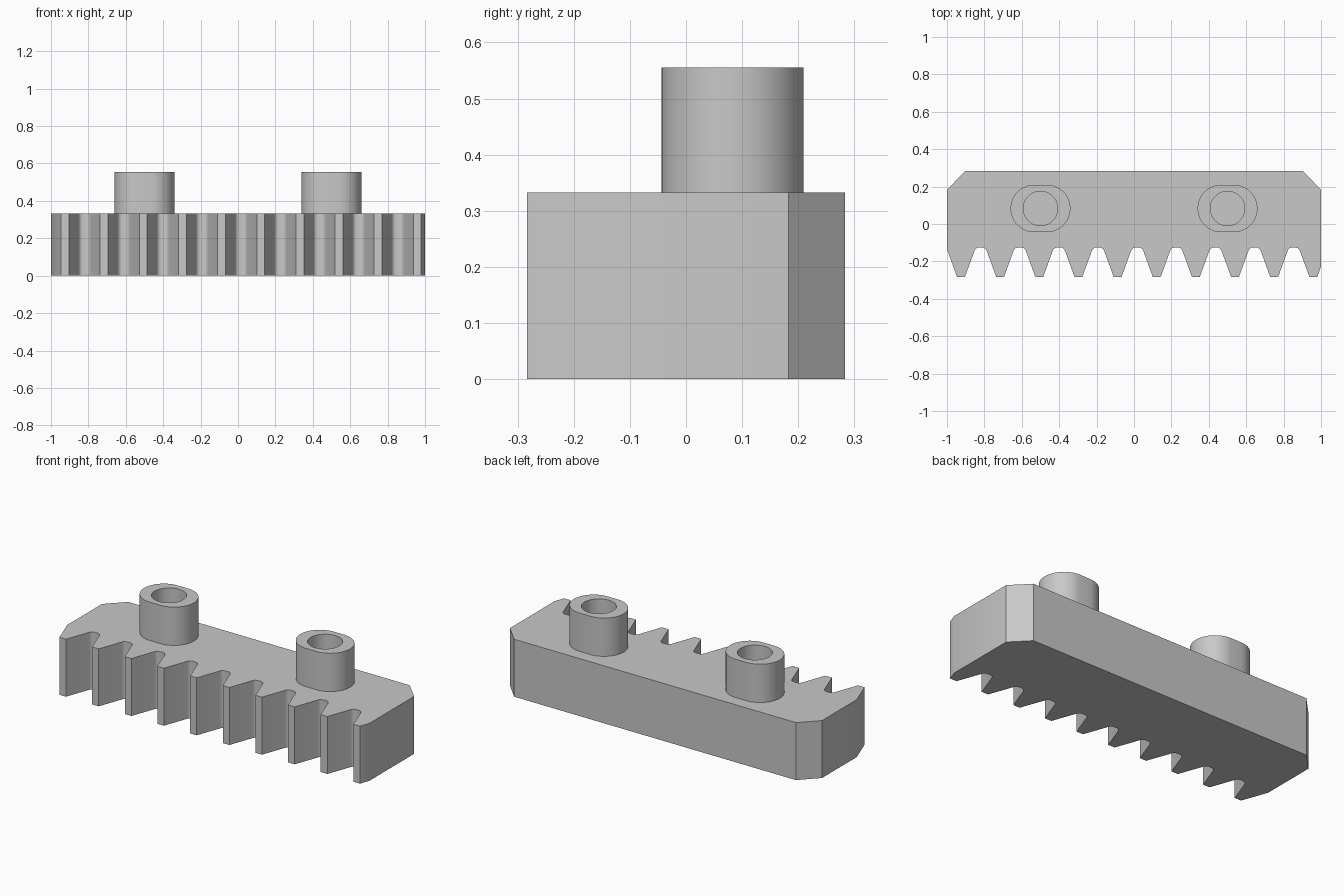
import bpy, bmesh, math

if "Cube" in bpy.data.objects:
    bpy.data.objects.remove(bpy.data.objects["Cube"], do_unlink=True)

# Single plain material
grey = bpy.data.materials.new("light_grey")
grey.use_nodes = True
colour = (0.58, 0.58, 0.58, 1)
grey.diffuse_color = colour
grey.node_tree.nodes["Principled BSDF"].inputs["Base Color"].default_value = colour

BLOCK_TOP, BOSS_TOP = 0.333, 0.555
BACK, TIP, ROOT = 0.283, -0.283, -0.126
PITCH, TIP_HALF, SLOPE = 0.2093, 0.021, math.tan(math.radians(20))
FIRST, TEETH = -0.925, 10


def finish(name, bm):
    bmesh.ops.remove_doubles(bm, verts=bm.verts, dist=1e-5)
    bmesh.ops.recalc_face_normals(bm, faces=bm.faces)
    mesh = bpy.data.meshes.new(name)
    bm.to_mesh(mesh)
    bm.free()
    mesh.materials.append(grey)
    obj = bpy.data.objects.new(name, mesh)
    bpy.context.collection.objects.link(obj)
    bpy.ops.object.select_all(action='DESELECT')
    obj.select_set(True)
    bpy.context.view_layer.objects.active = obj
    bpy.ops.object.shade_smooth_by_angle(angle=math.radians(30))
    return obj


def flank_x(y):
    return TIP_HALF + (y - TIP) * SLOPE


# Toothed bar: extruded outline, with a rounded root at each side of every tooth
half_tooth = [(TIP_HALF, TIP)]
radius = 0.025
turn = math.radians(70)
root_start = flank_x(ROOT) + radius * math.tan(turn / 2)
for i in range(6):
    a = turn * (1 - i / 5)
    half_tooth.append((root_start - radius * math.sin(a), ROOT - radius * (1 - math.cos(a))))

outline = []
for t in range(TEETH):
    centre = FIRST + t * PITCH
    left = [(centre - x, y) for x, y in reversed(half_tooth)]
    right = [(centre + x, y) for x, y in half_tooth]
    if t == 0:
        left = [(-1, TIP + (centre + 1 - TIP_HALF) / SLOPE), left[-1]]
    if t == TEETH - 1:
        right = [right[0], (1, TIP + (1 - centre - TIP_HALF) / SLOPE)]
    outline += left + right
outline += [(1, 0.183), (0.903, BACK), (-0.903, BACK), (-1, 0.183)]

bm = bmesh.new()
base = bm.faces.new([bm.verts.new((x, y, 0)) for x, y in outline])
top = bmesh.ops.extrude_face_region(bm, geom=[base], use_keep_orig=True)
bmesh.ops.translate(bm, vec=(0, 0, BLOCK_TOP),
                    verts=[g for g in top["geom"] if isinstance(g, bmesh.types.BMVert)])
finish("toothed_bar", bm)


# Oblong bosses with a round blind hole
def boss(name, cx, cy=0.083, steps=64):
    bm = bmesh.new()
    outer, inner = [], []
    for i in range(steps):
        a = 2 * math.pi * (i + 0.5) / steps
        c, s = math.cos(a), math.sin(a)
        outer.append((cx + 0.127 * c + math.copysign(0.033, c), cy + 0.127 * s))
        inner.append((cx + 0.092 * c, cy + 0.092 * s))
    rings = [[bm.verts.new((x, y, z)) for x, y in pts] for pts, z in
             ((outer, BLOCK_TOP), (outer, BOSS_TOP), (inner, BOSS_TOP), (inner, BLOCK_TOP + 0.001))]
    for low, high in zip(rings, rings[1:]):
        for i in range(steps):
            j = (i + 1) % steps
            bm.faces.new((low[i], low[j], high[j], high[i]))
    bm.faces.new(rings[-1])
    finish(name, bm)


boss("left_boss", 0.5)
boss("right_boss", -0.5)
